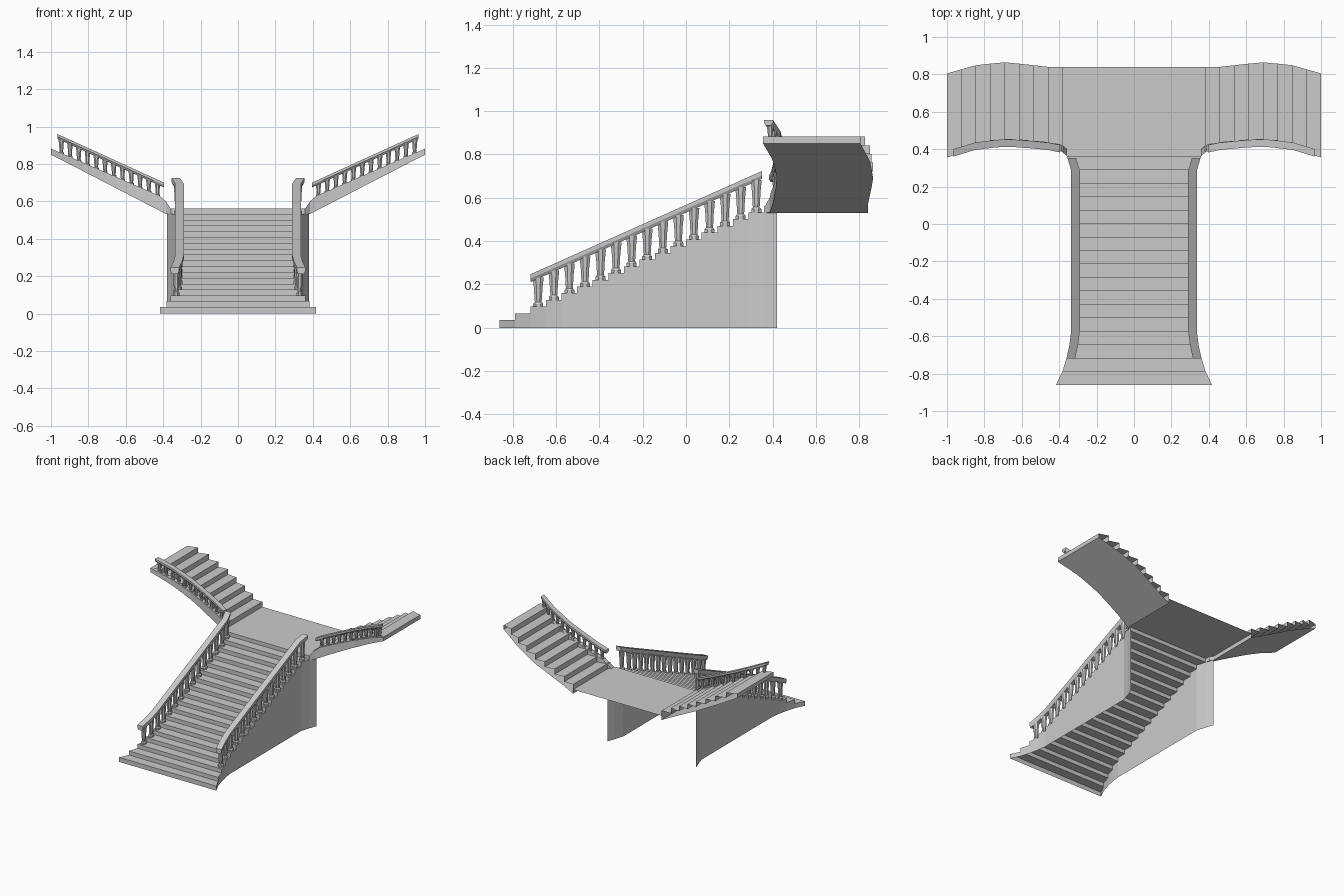
import bpy, bmesh, math

if "Cube" in bpy.data.objects:
    bpy.data.objects.remove(bpy.data.objects["Cube"])


def lerp(pts, t):
    """Piecewise linear lookup of a short curve."""
    for (a, u), (b, v) in zip(pts, pts[1:]):
        if t <= b:
            return u + (v - u) * (t - a) / (b - a)
    return pts[-1][1]


def finish(name, bm):
    """Weld, make the object and mirror it to the left side."""
    bmesh.ops.remove_doubles(bm, verts=bm.verts, dist=1e-5)
    bmesh.ops.recalc_face_normals(bm, faces=bm.faces)
    me = bpy.data.meshes.new(name)
    bm.to_mesh(me)
    bm.free()
    ob = bpy.data.objects.new(name, me)
    bpy.context.collection.objects.link(ob)
    ob.modifiers.new("mirror", 'MIRROR').use_axis[0] = True
    return ob


def face(bm, *pts):
    bm.faces.new([bm.verts.new(p) for p in pts])


def sweep(name, sections):
    """Closed bar through a list of matching cross-sections."""
    bm = bmesh.new()
    rings = [[bm.verts.new(p) for p in s] for s in sections]
    n = len(rings[0])
    for a, b in zip(rings, rings[1:]):
        for i in range(n):
            j = (i + 1) % n
            bm.faces.new((a[i], a[j], b[j], b[i]))
    bm.faces.new(rings[0])
    bm.faces.new(rings[-1][::-1])
    return finish(name, bm)


def lathe(bm, x, y, z0, z1, profile, sx=1.0, sides=8):
    """Turned baluster, profile = (height fraction, radius)."""
    rings = []
    for t, r in profile:
        rings.append([bm.verts.new((x + sx * r * math.cos(a), y + r * math.sin(a), z0 + (z1 - z0) * t))
                      for a in [math.tau * (k + .5) / sides for k in range(sides)]])
    for a, b in zip(rings, rings[1:]):
        for k in range(sides):
            j = (k + 1) % sides
            bm.faces.new((a[k], a[j], b[j], b[k]))
    bm.faces.new(rings[0][::-1])
    bm.faces.new(rings[-1])


# Plan curves
WALL = [(-.862, .418), (-.79, .383), (-.718, .361), (-.646, .345), (-.574, .336),
        (.287, .336), (.36, .358), (.42, .38)]
FRONT = [(.36, .365), (.38, .385), (.46, .402), (.60, .415), (.70, .42), (.85, .402), (1, .356)]
BACK = [(.36, .84), (.46, .84), (.60, .856), (.70, .865), (.85, .848), (1, .805)]
RUN, RISE, Y0, LAND = .0719, .0311, -.862, .562
def step_y(i): return Y0 + RUN * i
def step_z(i): return .035 + RISE * i if i >= 0 else 0

# Main flight: treads, risers
bm = bmesh.new()
for i in range(17):
    y, y2, z = step_y(i), step_y(i + 1), step_z(i)
    w, w2 = lerp(WALL, y), lerp(WALL, y2)
    face(bm, (0, y, step_z(i - 1)), (w, y, step_z(i - 1)), (w, y, z), (0, y, z))
    face(bm, (0, y, z), (w, y, z), (w2, y2, z), (0, y2, z))
w = lerp(WALL, .36)
face(bm, (0, .36, step_z(16)), (w, .36, step_z(16)), (w, .36, LAND), (0, .36, LAND))
finish("main_steps", bm)

# Side walls under the main flight
bm = bmesh.new()
for i in range(17):
    y, y2, z = step_y(i), step_y(i + 1), step_z(i)
    w, w2 = lerp(WALL, y), lerp(WALL, y2)
    face(bm, (w, y, 0), (w2, y2, 0), (w2, y2, z), (w, y, z))
w = lerp(WALL, .36)
face(bm, (w, .36, 0), (.38, .42, 0), (.38, .42, LAND), (w, .36, LAND))
finish("side_wall", bm)

# Landing sheet
bm = bmesh.new()
face(bm, (0, .36, LAND), (w, .36, LAND), (.38, .42, LAND), (.38, .84, LAND), (0, .84, LAND))
finish("landing", bm)

# Main handrail
def rail_top(y): return .247 + .446 * (y + .718)
secs = []
for y in (-.718, -.646, -.574, 0, .287, .352):
    c, z = lerp(WALL, y) - .023, rail_top(y)
    secs.append([(c - .023, y, z), (c + .023, y, z), (c + .023, y, z - .02),
                 (c + .015, y, z - .036), (c - .015, y, z - .036), (c - .023, y, z - .02)])
sweep("main_handrail", secs)

# Main balusters
bm = bmesh.new()
PROFILE = [(0, .025), (.1, .025), (.16, .017), (.32, .019), (.6, .021), (.85, .025), (1, .027)]
for i in range(2, 17):
    y = step_y(i) + RUN / 2
    lathe(bm, lerp(WALL, y) - .023, y, step_z(i), rail_top(y) - .03, PROFILE, .75)
finish("main_balusters", bm)

# Upper flight: treads, risers
N, X0, X1 = 8, .38, 1.0
dx = (X1 - X0) / N
def under(x): return .53 + (x - X0) / (X1 - X0) * .32
bm = bmesh.new()
for k in range(N):
    x, x2 = X0 + dx * k, X0 + dx * (k + 1)
    zl, z = LAND + .04 * k, LAND + .04 * (k + 1)
    f, f2, b, b2 = lerp(FRONT, x), lerp(FRONT, x2), lerp(BACK, x), lerp(BACK, x2)
    face(bm, (x, f, zl), (x, b, zl), (x, b, z), (x, f, z))
    face(bm, (x, f, z), (x2, f2, z), (x2, b2, z), (x, b, z))
finish("upper_steps", bm)

# Upper flight: soffit with lip and end face
bm = bmesh.new()
face(bm, (X0, .40, .53), (X0, .84, .53), (X0, .84, LAND), (X0, .40, LAND))
for k in range(N):
    x, x2 = X0 + dx * k, X0 + dx * (k + 1)
    face(bm, (x, lerp(FRONT, x), under(x)), (x, lerp(BACK, x), under(x)),
         (x2, lerp(BACK, x2), under(x2)), (x2, lerp(FRONT, x2), under(x2)))
face(bm, (1, .356, .85), (1, .805, .85), (1, .805, .882), (1, .356, .882))
finish("upper_soffit", bm)

# Upper stringer
STR = [(.36, .562), (.385, .60), (.42, .63), (1, .882)]
secs = []
for x in [.36, .385, .42] + [.42 + .58 * k / 10 for k in range(1, 11)]:
    f, zb, zt = lerp(FRONT, x), max(.53, under(x)), lerp(STR, x)
    secs.append([(x, f, zb), (x, f + .036, zb), (x, f + .036, zt), (x, f, zt)])
sweep("upper_stringer", secs)

# Upper handrail
def up_top(x): return .70 + (x - .395) * .456
secs = []
for k in range(11):
    x = .395 + .57 * k / 10
    c, z = lerp(FRONT, x) + .014, up_top(x)
    secs.append([(x, c - .02, z), (x, c + .02, z), (x, c + .02, z - .014),
                 (x, c + .012, z - .026), (x, c - .012, z - .026), (x, c - .02, z - .014)])
sweep("upper_handrail", secs)

# Upper balusters
bm = bmesh.new()
SMALL = [(t, r * .6) for t, r in PROFILE]
for k in range(12):
    x = .43 + .0468 * k
    lathe(bm, x, lerp(FRONT, x) + .016, lerp(STR, x) - .006, up_top(x) - .02, SMALL)
finish("upper_balusters", bm)
